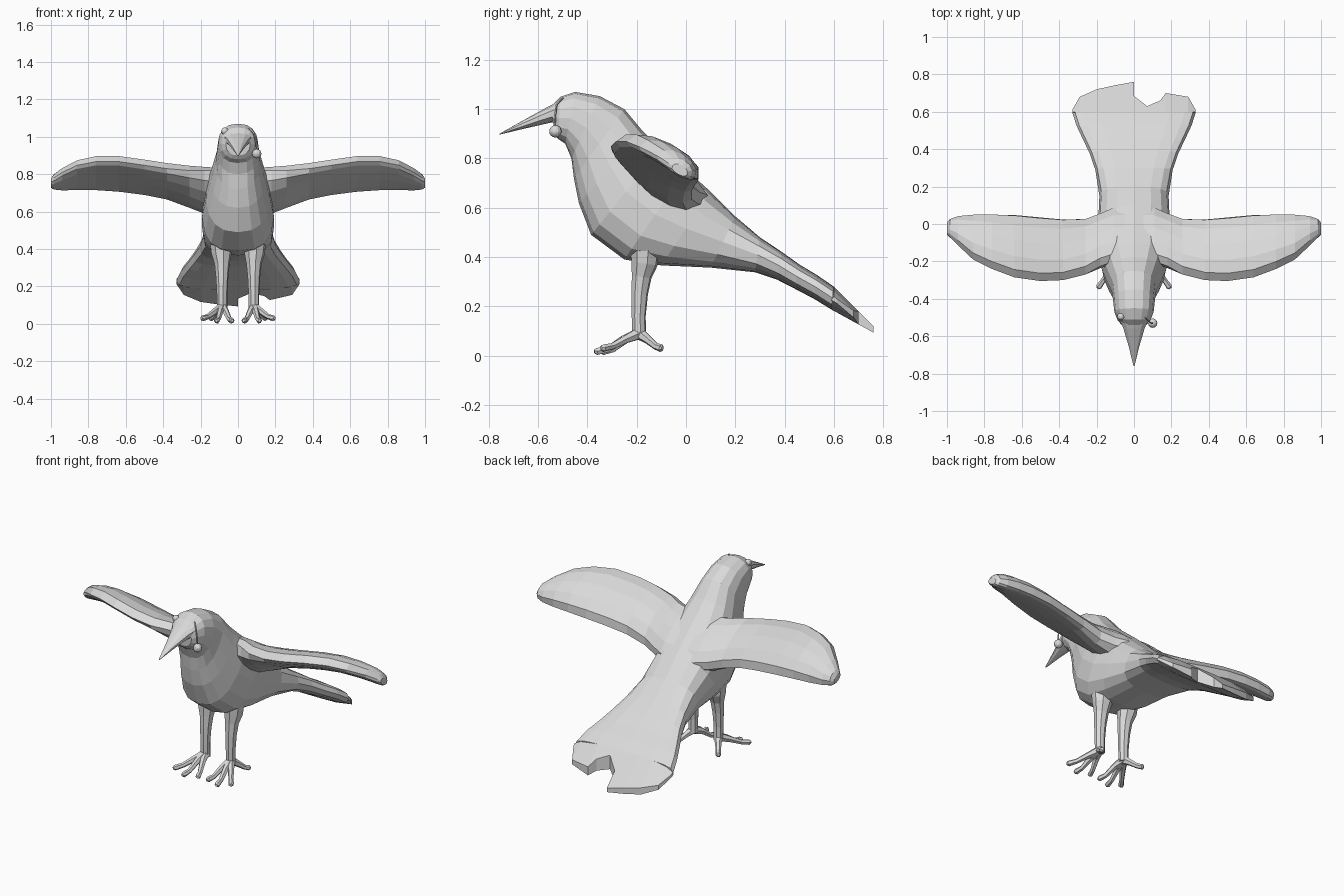
import bpy, bmesh, math
from mathutils import Vector

if "Cube" in bpy.data.objects:
    bpy.data.objects.remove(bpy.data.objects["Cube"])

grey = bpy.data.materials.new("pale_grey")
grey.use_nodes = True
colour = (0.7, 0.7, 0.7, 1)
grey.diffuse_color = colour
grey.node_tree.nodes["Principled BSDF"].inputs["Base Color"].default_value = colour


def finish(name, bm):
    bmesh.ops.recalc_face_normals(bm, faces=bm.faces)
    mesh = bpy.data.meshes.new(name)
    bm.to_mesh(mesh)
    bm.free()
    mesh.materials.append(grey)
    ob = bpy.data.objects.new(name, mesh)
    bpy.context.collection.objects.link(ob)
    return ob


def loft(name, rings):
    """Skin a list of equal-length closed rings and cap both ends."""
    bm = bmesh.new()
    rows = [[bm.verts.new(p) for p in ring] for ring in rings]
    n = len(rows[0])
    for a, b in zip(rows, rows[1:]):
        for i in range(n):
            j = (i + 1) % n
            bm.faces.new((a[i], a[j], b[j], b[i]))
    bm.faces.new(rows[0])
    bm.faces.new(rows[-1])
    return finish(name, bm)


def soft(v, power):
    return math.copysign(abs(v) ** power, v) if abs(v) > 1e-6 else 0


def section(top, bottom, width, power, skew=0.0, n=16):
    """Rounded cross-section hung between a top and a bottom point (y, z)."""
    t, b = Vector((0, *top)), Vector((0, *bottom))
    mid, half = (t + b) / 2, (t - b) / 2
    ring = []
    for i in range(n):
        a = math.tau * i / n
        up = soft(math.cos(a), power)
        ring.append(mid + half * up + Vector((width * (1 + skew * up) * soft(math.sin(a), power), 0, 0)))
    return ring


def tube(name, path, radii, n=8):
    """Round tapering limb along a path, its rings kept free of twist."""
    pts = [Vector(p) for p in path]
    rings = []
    u = Vector((1, 0.2, 0.1))
    for i, p in enumerate(pts):
        d = (pts[min(i + 1, len(pts) - 1)] - pts[max(i - 1, 0)]).normalized()
        u = (u - d * u.dot(d)).normalized()
        v = d.cross(u)
        rings.append([p + (u * math.cos(k * math.tau / n) + v * math.sin(k * math.tau / n)) * radii[i]
                      for k in range(n)])
    return loft(name, rings)


def ball(name, centre, radius):
    bm = bmesh.new()
    bmesh.ops.create_uvsphere(bm, u_segments=12, v_segments=8, radius=radius)
    bmesh.ops.translate(bm, vec=centre, verts=bm.verts)
    return finish(name, bm)


# Head, body and tail base: top point, bottom point, half width, squareness, skew
body = [
    ((-.545, 1.015), (-.535, .90), .065, .9),
    ((-.51, 1.05), (-.52, .88), .088, .85),
    ((-.45, 1.07), (-.49, .86), .105, .85),
    ((-.35, 1.053), (-.465, .80), .112, .85),
    ((-.25, 1.0), (-.455, .72), .12, .85, .03),
    ((-.175, .91), (-.435, .62), .145, .83, .08),
    ((-.10, .84), (-.385, .49), .172, .8, .08),
    ((0, .755), (-.25, .39), .192, .78, .04),
    ((.10, .665), (-.10, .366), .192, .78),
    ((.20, .565), (.10, .357), .185, .76),
    ((.30, .48), (.28, .338), .207, .7),
    ((.39, .42), (.37, .308), .238, .65),
    ((.46, .37), (.44, .272), .272, .62),
    ((.53, .328), (.52, .23), .307, .6),
    ((.60, .28), (.59, .187), .33, .58),
]
loft("body", [section(*s) for s in body])

# Tail end: columns of (x, y) along the ragged rim, thinning to the edge
tail_left = [(-.33, .61), (-.29, .68), (-.2, .72), (-.1, .742), (0, .76)]
tail_right = [(0, .685), (.07, .63), (.14, .66), (.17, .70), (.29, .68), (.33, .61)]
for name, rim in (("tail_end_right", tail_left), ("tail_end_left", tail_right)):
    rings = []
    for x, y in rim:
        d = y - .59
        edge = .038 * (abs(x) / .33) ** 6
        rings.append([(x, .60, .28 - edge), (x, y, .28 - edge - (y - .60) * 1.0),
                      (x, y, .187 + edge - d * .55), (x, .59, .187 + edge)])
    loft(name, rings)

# Upper beak, narrowing to a point
beak = [
    ((-.50, 1.04), (-.50, .945), .085, .9),
    ((-.56, 1.01), (-.55, .945), .06, .9),
    ((-.66, .955), (-.66, .92), .028, .9),
    ((-.756, .901), (-.756, .897), .004, .9),
]
loft("beak", [section(*s, n=10) for s in beak])

# Wings: x, leading edge (y, z), trailing edge (y, z), upper and lower bulge
wing = [
    (.02, (-.19, .82), (.09, .61), .055, .11),
    (.11, (-.20, .82), (.085, .61), .062, .10),
    (.18, (-.225, .82), (.05, .615), .072, .085),
    (.26, (-.27, .82), (.022, .635), .078, .055),
    (.38, (-.30, .83), (.024, .67), .078, .03),
    (.50, (-.305, .848), (.035, .69), .078, .022),
    (.64, (-.285, .868), (.048, .707), .078, .02),
    (.76, (-.24, .868), (.05, .715), .076, .02),
    (.86, (-.19, .848), (.046, .718), .07, .022),
    (.94, (-.115, .81), (.035, .72), .058, .025),
    (.985, (-.07, .78), (.02, .727), .042, .025),
    (1.0, (-.055, .77), (.005, .735), .02, .018),
]
for side, label in ((1, "left"), (-1, "right")):
    rings = []
    for x, lead, trail, up, down in wing:
        a, b = Vector((side * x, *lead)), Vector((side * x, *trail))
        chord = (b - a).normalized()
        normal = Vector((0, -chord.z, chord.y))
        ring = []
        for i in range(12):
            t = math.tau * i / 12
            s = soft(math.sin(t), .8)
            ring.append((a + b) / 2 - (b - a) / 2 * math.cos(t) + normal * s * (up if s > 0 else down))
        rings.append(ring)
    loft(label + "_wing", rings)

    # Legs
    leg = [(.09, -.165, .50), (.09, -.165, .43), (.088, -.168, .375), (.085, -.18, .32), (.085, -.188, .25),
           (.085, -.192, .16), (.085, -.19, .075)]
    tube(label + "_leg", [(side * x, y, z) for x, y, z in leg], [.05, .06, .055, .041, .034, .029, .028])

    # Toes: three forward, one back, each with a knuckle and a rounded end
    toes = [("inner", .03, -.345), ("middle", .115, -.372), ("outer", .195, -.345), ("hind", .15, -.095)]
    for toe, x, y in toes:
        rise = .03 if toe in ("hind", "outer") else .017
        path = [(.085, -.19, .09)]
        for f, z in ((.35, .066), (.7, rise + .008), (.94, rise), (1, rise)):
            path.append((.085 + (x - .085) * f, -.19 + (y + .19) * f, z))
        tube(label + "_" + toe + "_toe", [(side * px, py, pz) for px, py, pz in path],
             [.026, .018, .014, .016, .008], 6)

# Eye on one side, bead hanging from the other
ball("right_eye", (-.07, -.495, 1.03), .02)
tube("bead_thread", [(.06, -.50, 1.045), (.085, -.525, 1.02), (.098, -.532, .97), (.1, -.53, .91)], [.004] * 4, 5)
ball("hanging_bead", (.1, -.53, .91), .025)
